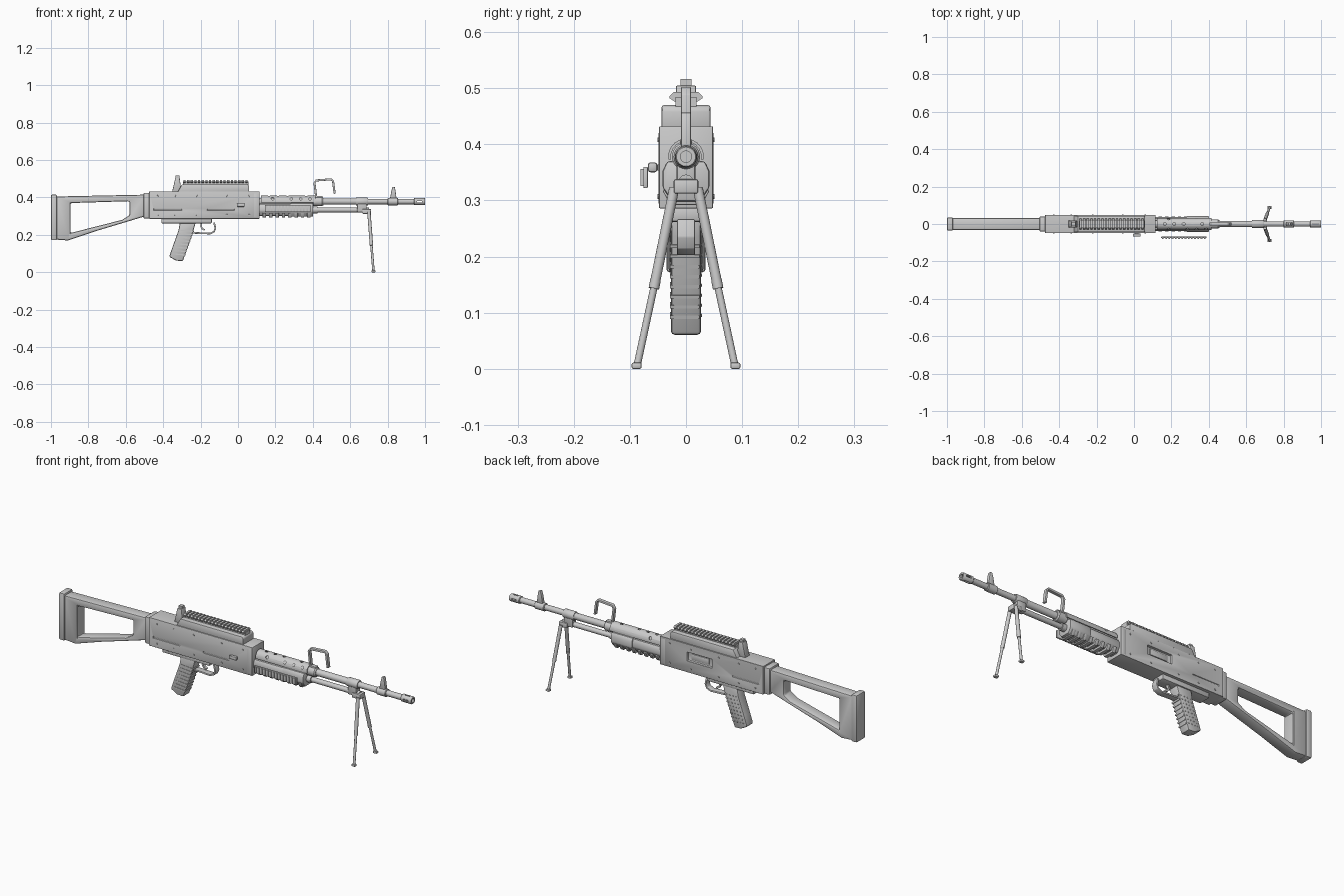
import bpy, bmesh, math
from mathutils import Vector

if "Cube" in bpy.data.objects:
    bpy.data.objects.remove(bpy.data.objects["Cube"])

AX = 0.378   # barrel axis height


def add(name, bm):
    bmesh.ops.remove_doubles(bm, verts=bm.verts, dist=1e-5)
    bmesh.ops.recalc_face_normals(bm, faces=bm.faces)
    me = bpy.data.meshes.new(name)
    bm.to_mesh(me)
    bm.free()
    ob = bpy.data.objects.new(name, me)
    bpy.context.collection.objects.link(ob)
    return ob


def prism(name, pts, a, b, axis='y', bevel=0.0, cuts=()):
    """Extrude a profile: (x,z) along y, (y,z) along x or (x,y) along z."""
    place = {'y': lambda p, t: (p[0], t, p[1]),
             'x': lambda p, t: (t, p[0], p[1]),
             'z': lambda p, t: (p[0], p[1], t)}[axis]
    bm = bmesh.new()
    lo = [bm.verts.new(place(p, a)) for p in pts]
    hi = [bm.verts.new(place(p, b)) for p in pts]
    bm.faces.new(lo)
    bm.faces.new(hi)
    for i in range(len(pts)):
        j = (i + 1) % len(pts)
        bm.faces.new((lo[i], lo[j], hi[j], hi[i]))
    ob = add(name, bm)
    for c in cuts:
        c.hide_render = True
        m = ob.modifiers.new('cut', 'BOOLEAN')
        m.operation, m.object = 'DIFFERENCE', c
    if bevel:
        m = ob.modifiers.new('bevel', 'BEVEL')
        m.width, m.segments, m.limit_method = bevel, 2, 'ANGLE'
    return ob


def box(name, x0, x1, y0, y1, z0, z1, bevel=0.0, cuts=()):
    return prism(name, [(x0, z0), (x1, z0), (x1, z1), (x0, z1)], y0, y1, 'y', bevel, cuts)


def rod(name, p, q, r, r2=None, n=16):
    p, q = Vector(p), Vector(q)
    bm = bmesh.new()
    bmesh.ops.create_cone(bm, cap_ends=True, segments=n, radius1=r,
                          radius2=r if r2 is None else r2, depth=(q - p).length)
    rot = Vector((0, 0, 1)).rotation_difference(q - p).to_matrix()
    bmesh.ops.rotate(bm, verts=bm.verts, matrix=rot)
    bmesh.ops.translate(bm, verts=bm.verts, vec=(p + q) / 2)
    return add(name, bm)


def lathe(name, pts, z, n=24):
    """Revolve (x, radius) points about a line along x at height z."""
    bm = bmesh.new()
    rings = [[bm.verts.new((x, r * math.cos(2 * math.pi * i / n), z + r * math.sin(2 * math.pi * i / n)))
              for i in range(n)] for x, r in pts]
    for A, B in zip(rings, rings[1:]):
        for i in range(n):
            bm.faces.new((A[i], A[(i + 1) % n], B[(i + 1) % n], B[i]))
    bm.faces.new(rings[0])
    bm.faces.new(rings[-1])
    return add(name, bm)


def strip(path, t):
    """Closed outline of a bent bar of thickness t following a path."""
    P = [Vector(p) for p in path]
    a, b = [], []
    for i, p in enumerate(P):
        d = (P[min(i + 1, len(P) - 1)] - P[max(i - 1, 0)]).normalized()
        n = Vector((-d.y, d.x)) * t / 2
        a.append(p + n)
        b.append(p - n)
    return a + b[::-1]


# stock, with its triangular opening, butt plate and collar
hole = prism('stock_cutter', [(-0.895, 0.21), (-0.62, 0.28), (-0.58, 0.305), (-0.58, 0.38), (-0.895, 0.37)], -0.1, 0.1)
prism('stock', [(-0.975, 0.175), (-0.91, 0.17), (-0.76, 0.22), (-0.60, 0.268), (-0.495, 0.30),
                (-0.495, 0.415), (-0.975, 0.405)], -0.031, 0.031, 'y', 0.008, [hole])
box('butt_plate', -1.0, -0.968, -0.035, 0.035, 0.172, 0.415, 0.006)
box('stock_collar', -0.505, -0.47, -0.04, 0.04, 0.287, 0.425, 0.006)

# receiver with ejection port and side grooves cut in
cuts = [box('port_cutter', -0.18, -0.04, 0.036, 0.1, 0.345, 0.39)]
for s in (-1, 1):
    ys = sorted((s * 0.044, s * 0.1))
    for x0, x1 in ((-0.45, -0.30), (-0.165, -0.02)):
        if s < 0 or x0 < -0.3:
            cuts.append(box('groove_cutter', x0, x1, *ys, 0.331, 0.338))
box('receiver', -0.475, 0.115, -0.048, 0.048, 0.286, 0.432, 0.007, cuts)
box('bolt_face', -0.16, -0.06, 0.03, 0.041, 0.352, 0.383, 0.003)
prism('front_trunnion', [(-0.049, 0.29), (0.049, 0.29), (0.049, 0.425), (-0.049, 0.425)], 0.082, 0.112, 'x', 0.006)
for s in (-1, 1):
    for x in (-0.43, -0.335, -0.22, -0.06, 0.06):
        for z in (0.307, 0.408):
            rod('receiver_rivet', (x, s * 0.046, z), (x, s * 0.0505, z), 0.005, 0.004, 10)
box('charging_handle_stem', 0.005, 0.025, -0.056, -0.045, 0.353, 0.364)
box('charging_handle', -0.006, 0.036, -0.068, -0.051, 0.35, 0.368, 0.005)

# top cover and slotted rail
prism('top_cover', [(-0.325, 0.425), (0.06, 0.425), (0.06, 0.463), (0.052, 0.47), (-0.30, 0.47)],
      -0.044, 0.044, 'y', 0.005)
box('rail_base', -0.295, 0.055, -0.019, 0.019, 0.465, 0.484)
for i in range(18):
    x = -0.292 + i * 0.0195
    prism('rail_tooth', [(-0.02, 0.476), (0.02, 0.476), (0.029, 0.482), (0.029, 0.486), (0.022, 0.493),
                         (-0.022, 0.493), (-0.029, 0.486), (-0.029, 0.482)], x, x + 0.012, 'x')

# rear sight
prism('rear_sight', [(-0.352, 0.43), (-0.302, 0.43), (-0.312, 0.505), (-0.335, 0.505)], -0.018, 0.018, 'y', 0.003)
box('rear_sight_leaf', -0.333, -0.314, -0.01, 0.01, 0.50, 0.516)

# grip, ridges, studs and lower plate
box('lower_plate', -0.41, -0.14, -0.033, 0.033, 0.262, 0.29, 0.005)
prism('grip', [(-0.31, 0.27), (-0.225, 0.27), (-0.235, 0.235), (-0.255, 0.17), (-0.295, 0.06), (-0.33, 0.062),
               (-0.368, 0.083), (-0.35, 0.135), (-0.318, 0.225)], -0.027, 0.027, 'y', 0.007)
for i in range(8):
    z = 0.095 + i * 0.018
    xb = -0.363 + (z - 0.083) * 0.32
    xf = -0.297 + (z - 0.06) * 0.36
    prism('grip_ridge', [(xb + 0.012, z), (xf + 0.002, z - 0.006), (xf + 0.004, z), (xb + 0.012, z + 0.006)],
          -0.0285, 0.024)
    for k in range(4):
        x = xb + 0.013 + k * (xf - xb - 0.024) / 3
        rod('grip_stud', (x, 0.026, z), (x, 0.0285, z), 0.004, 0.002, 8)

# trigger and guard
prism('trigger_guard', strip([(-0.245, 0.211), (-0.15, 0.207), (-0.128, 0.217), (-0.121, 0.235), (-0.128, 0.266)],
                             0.009), -0.016, 0.016, 'y', 0.002)
prism('trigger', strip([(-0.195, 0.266), (-0.198, 0.245), (-0.19, 0.232), (-0.178, 0.226)], 0.009), -0.007, 0.007)

# barrel with bore and slotted flash hider
lathe('barrel', [(0.10, 0.02), (0.40, 0.02), (0.41, 0.017), (0.68, 0.017), (0.70, 0.0145), (0.945, 0.0145)], AX)
slots = [box('hider_cutter', 0.957, 0.985, -0.004, 0.004, AX - 0.05, AX + 0.05),
         box('hider_cutter', 0.957, 0.985, -0.05, 0.05, AX - 0.004, AX + 0.004)]
hider = lathe('flash_hider', [(0.94, 0.016), (0.943, 0.019), (0.996, 0.019), (1.0, 0.017),
                              (1.0, 0.010), (0.945, 0.010)], AX)
for c in slots:
    c.hide_render = True
    m = hider.modifiers.new('cut', 'BOOLEAN')
    m.object = c

# heat shield: arched shell with vent holes
arc = [(math.radians(a)) for a in range(-10, 191, 20)]
prof = [(0.032 * math.cos(a), AX + 0.032 * math.sin(a)) for a in arc]
prof += [(0.027 * math.cos(a), AX + 0.027 * math.sin(a)) for a in reversed(arc)]
vents = []
for i in range(5):
    x = 0.165 + i * 0.05
    for a in (30, 90, 150):
        d = Vector((0, math.cos(math.radians(a)), math.sin(math.radians(a))))
        c = Vector((x + (0.02 if a != 90 else 0), 0, AX))
        vents.append(rod('vent_cutter', c + d * 0.023, c + d * 0.05, 0.008, n=12))
prism('heat_shield', prof, 0.122, 0.415, 'x', 0, vents)
lathe('barrel_collar', [(0.40, 0.022), (0.404, 0.025), (0.45, 0.025), (0.456, 0.02)], AX)

# handguard, in two steps, with ribs beneath and a separate side strip
def guard_section(w, z0, z1):
    return [(-w * 0.6, z0), (w * 0.6, z0), (w, z0 + 0.025), (w, z1 - 0.018), (w * 0.8, z1), (-w * 0.8, z1),
            (-w, z1 - 0.018), (-w, z0 + 0.025)]

prism('handguard_rear', guard_section(0.037, 0.302, 0.366), 0.11, 0.29, 'x', 0.004)
prism('handguard_front', guard_section(0.042, 0.298, 0.37), 0.28, 0.402, 'x', 0.005)
for i in range(8):
    x = 0.132 + i * 0.034
    prism('handguard_rib', [(-0.028, 0.292), (0.028, 0.292), (0.042, 0.318), (-0.042, 0.318)], x, x + 0.018, 'x', 0.002)
box('side_strip', 0.145, 0.388, -0.076, -0.068, 0.322, 0.36, 0.002)
for i in range(14):
    x = 0.15 + i * 0.0172
    box('side_strip_tooth', x, x + 0.009, -0.081, -0.074, 0.326, 0.356)

# gas tube and block
lathe('gas_tube', [(0.39, 0.013), (0.70, 0.013)], 0.333)
lathe('gas_tube_collar', [(0.40, 0.018), (0.425, 0.018)], 0.333)
box('gas_block', 0.637, 0.688, -0.017, 0.017, 0.32, 0.39, 0.006)
lathe('gas_block_ring', [(0.63, 0.02), (0.634, 0.022), (0.69, 0.022), (0.694, 0.02)], AX)

# carry handle
box('carry_handle_base', 0.40, 0.452, -0.011, 0.011, 0.39, 0.408, 0.003)
prism('carry_handle', strip([(0.418, 0.40), (0.409, 0.478), (0.418, 0.491), (0.50, 0.497), (0.508, 0.488),
                             (0.517, 0.42)], 0.011), -0.009, 0.009, 'y', 0.002)

# front sight
lathe('front_sight_ring', [(0.80, 0.017), (0.803, 0.02), (0.852, 0.02), (0.855, 0.017)], AX)
prism('front_sight', [(0.812, 0.39), (0.848, 0.39), (0.843, 0.43), (0.838, 0.457), (0.826, 0.457), (0.819, 0.43)],
      -0.009, 0.009, 'y', 0.003)

# bipod
box('bipod_mount', 0.665, 0.712, -0.022, 0.022, 0.312, 0.338, 0.004)
for s in (-1, 1):
    top, mid, foot = (0.70, s * 0.021, 0.322), (0.713, s * 0.056, 0.15), (0.7245, s * 0.0875, 0.004)
    rod('bipod_upper_leg', top, mid, 0.009)
    rod('bipod_leg_collar', (0.7125, s * 0.0545, 0.157), (0.7135, s * 0.0573, 0.143), 0.0095)
    rod('bipod_lower_leg', mid, foot, 0.0065)
    box('bipod_foot', 0.714, 0.735, min(s * 0.079, s * 0.097), max(s * 0.079, s * 0.097), 0.0, 0.011, 0.003)

# bake modifiers, drop cutters, smooth by angle
bpy.context.view_layer.update()
dg = bpy.context.evaluated_depsgraph_get()
parts = [o for o in bpy.data.objects if not o.hide_render]
baked = [(o, bpy.data.meshes.new_from_object(o.evaluated_get(dg))) for o in parts]
for o, me in baked:
    o.modifiers.clear()
    o.data = me
for o in [o for o in bpy.data.objects if o.hide_render]:
    bpy.data.objects.remove(o)
bpy.ops.object.select_all(action='DESELECT')
for o in parts:
    o.select_set(True)
bpy.context.view_layer.objects.active = parts[0]
bpy.ops.object.shade_smooth_by_angle(angle=math.radians(30))
